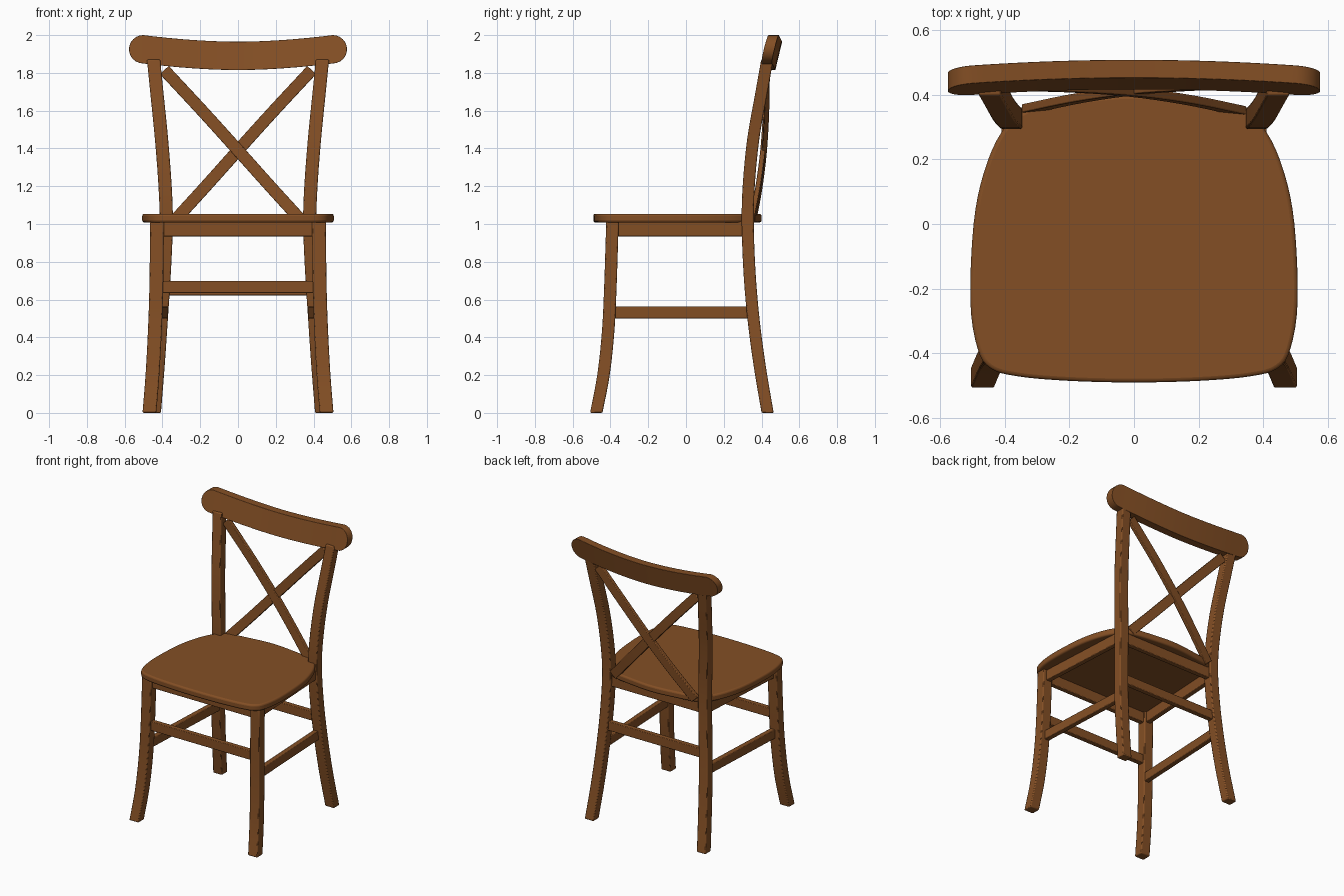
import bpy, bmesh, math
from mathutils import Vector

cube = bpy.data.objects.get("Cube")
if cube:
    bpy.data.objects.remove(cube, do_unlink=True)

wood = bpy.data.materials.new("brown wood")
wood.use_nodes = True
COLOUR = (0.23, 0.078, 0.018, 1)
wood.diffuse_color = COLOUR
wood.node_tree.nodes["Principled BSDF"].inputs["Base Color"].default_value = COLOUR


def finish(name, bm, bevel, segments=2):
    """Turn a bmesh into a softly bevelled wooden part."""
    bmesh.ops.recalc_face_normals(bm, faces=bm.faces)
    mesh = bpy.data.meshes.new(name)
    bm.to_mesh(mesh)
    bm.free()
    mesh.materials.append(wood)
    ob = bpy.data.objects.new(name, mesh)
    bpy.context.collection.objects.link(ob)
    mod = ob.modifiers.new("soft edges", 'BEVEL')
    mod.width, mod.segments = bevel, segments
    mod.limit_method, mod.angle_limit = 'ANGLE', math.radians(40)
    bpy.ops.object.select_all(action='DESELECT')
    ob.select_set(True)
    bpy.context.view_layer.objects.active = ob
    bpy.ops.object.shade_smooth_by_angle(angle=math.radians(35))
    return ob


def smooth_path(points, steps=5, closed=False):
    """Catmull-Rom curve through the given points."""
    p = [Vector(q) for q in points]
    n = len(p)
    out = []
    for i in range(n if closed else n - 1):
        if closed:
            a, b, c, d = (p[(i + k) % n] for k in (-1, 0, 1, 2))
        else:
            b, c = p[i], p[i + 1]
            a = p[i - 1] if i else b * 2 - c
            d = p[i + 2] if i + 2 < n else c * 2 - b
        for k in range(steps):
            t = k / steps
            out.append(0.5 * (2 * b + (c - a) * t + (2 * a - 5 * b + 4 * c - d) * t ** 2
                              + (3 * b - a - 3 * c + d) * t ** 3))
    return out if closed else out + [p[-1]]


def loft(name, sections, bevel=0.006):
    """Skin a row of four-cornered sections and cap both ends."""
    bm = bmesh.new()
    rings = [[bm.verts.new(v) for v in s] for s in sections]
    for r, q in zip(rings, rings[1:]):
        for i in range(4):
            j = (i + 1) % 4
            bm.faces.new((r[i], r[j], q[j], q[i]))
    bm.faces.new(rings[0])
    bm.faces.new(rings[-1])
    return finish(name, bm, bevel)


def section(centre, u, v):
    return [centre - u - v, centre + u - v, centre + u + v, centre - u + v]


def leg(name, points, side, wx, wy):
    """Curved post with level square sections."""
    secs = [section(Vector((side * p.x, p.y, p.z)), Vector((wx / 2, 0, 0)),
                    Vector((0, wy / 2, 0))) for p in smooth_path(points)]
    loft(name, secs)


def bar(name, a, b, height, thick):
    """Straight level rail between two points."""
    a, b = Vector(a), Vector(b)
    side = (b - a).cross(Vector((0, 0, 1))).normalized() * thick / 2
    up = Vector((0, 0, height / 2))
    loft(name, [section(a, side, up), section(b, side, up)], 0.004)


# Legs, side aprons and side stretchers
FRONT_LEG = [(0.469, -0.475, 0), (0.453, -0.437, 0.2), (0.441, -0.413, 0.42),
             (0.433, -0.401, 0.65), (0.428, -0.389, 1.02)]
REAR_POST = [(0.443, 0.432, 0), (0.423, 0.39, 0.25), (0.406, 0.357, 0.5),
             (0.39, 0.336, 0.75), (0.38, 0.327, 1.0), (0.386, 0.332, 1.2),
             (0.405, 0.356, 1.45), (0.43, 0.4, 1.7), (0.447, 0.43, 1.87)]
for label, s in (("left", 1), ("right", -1)):
    leg("front_leg_" + label, FRONT_LEG, s, 0.073, 0.066)
    leg("rear_post_" + label, REAR_POST, s, 0.07, 0.064)
    bar("side_apron_" + label, (s * 0.425, -0.39, 0.975), (s * 0.385, 0.325, 0.975), 0.08, 0.035)
    bar("side_stretcher_" + label, (s * 0.425, -0.4, 0.532), (s * 0.39, 0.35, 0.532), 0.065, 0.036)

# Cross aprons and stretchers
bar("front_apron", (-0.42, -0.39, 0.975), (0.42, -0.39, 0.975), 0.08, 0.035)
bar("rear_apron", (-0.38, 0.327, 0.975), (0.38, 0.327, 0.975), 0.08, 0.035)
bar("front_stretcher", (-0.42, -0.4, 0.667), (0.42, -0.4, 0.667), 0.065, 0.036)
bar("rear_stretcher", (-0.39, 0.343, 0.655), (0.39, 0.343, 0.655), 0.065, 0.036)

# Seat board with a rounded outline
half = [(0.2, -0.486), (0.36, -0.472), (0.445, -0.447), (0.485, -0.385), (0.507, -0.24),
        (0.497, 0), (0.465, 0.16), (0.41, 0.285), (0.33, 0.355), (0.17, 0.385)]
outline = ([(0, -0.491)] + half + [(0, 0.4)] + [(-x, y) for x, y in reversed(half)])
bm = bmesh.new()
board = bm.faces.new([bm.verts.new((p.x, p.y, 1.008))
                      for p in smooth_path([(x, y, 0) for x, y in outline], 4, True)])
lifted = bmesh.ops.extrude_face_region(bm, geom=[board])
bmesh.ops.translate(bm, vec=(0, 0, 0.046),
                    verts=[g for g in lifted["geom"] if isinstance(g, bmesh.types.BMVert)])
finish("seat", bm, 0.012, 3)

# Top rail: bowed backwards, leaning, with round ends
END, RADIUS, THICK, LEAN = 0.577, 0.075, 0.056, 0.24
straight = END - RADIUS
xs = [straight * i / 12 for i in range(13)]
xs += [straight + RADIUS * math.sin(math.radians(a)) for a in (15, 30, 45, 57, 68, 78, 86)]
xs = [-x for x in reversed(xs[1:])] + xs
rail = []
for x in xs:
    over = max(0, abs(x) - straight)
    h = math.sqrt(RADIUS ** 2 - over ** 2)
    zc = 1.89 + 0.035 * min(1, abs(x) / straight) ** 1.8
    y = 0.412 + 0.023 * (1 - (x / END) ** 2)
    rail.append([(x, y - LEAN * h, zc - h), (x, y + THICK - LEAN * h, zc - h),
                 (x, y + THICK + LEAN * h, zc + h), (x, y + LEAN * h, zc + h)])
loft("top_rail", rail, 0.01)

# Crossed back slats
for label, s, dy in (("front", 1, -0.003), ("rear", -1, 0.003)):
    path = smooth_path([(s * 0.325, 0.355 + dy, 1.03), (s * 0.17, 0.387 + dy, 1.2),
                        (0, 0.411 + dy, 1.39), (s * -0.19, 0.424 + dy, 1.6),
                        (s * -0.39, 0.428 + dy, 1.815)], 4)
    secs = []
    for i, p in enumerate(path):
        d = (path[min(i + 1, len(path) - 1)] - path[max(i - 1, 0)]).normalized()
        wide = d.cross(Vector((0, 1, 0))).normalized()
        secs.append(section(p, wide * 0.032, d.cross(wide) * 0.013))
    loft("cross_slat_" + label, secs, 0.004)
